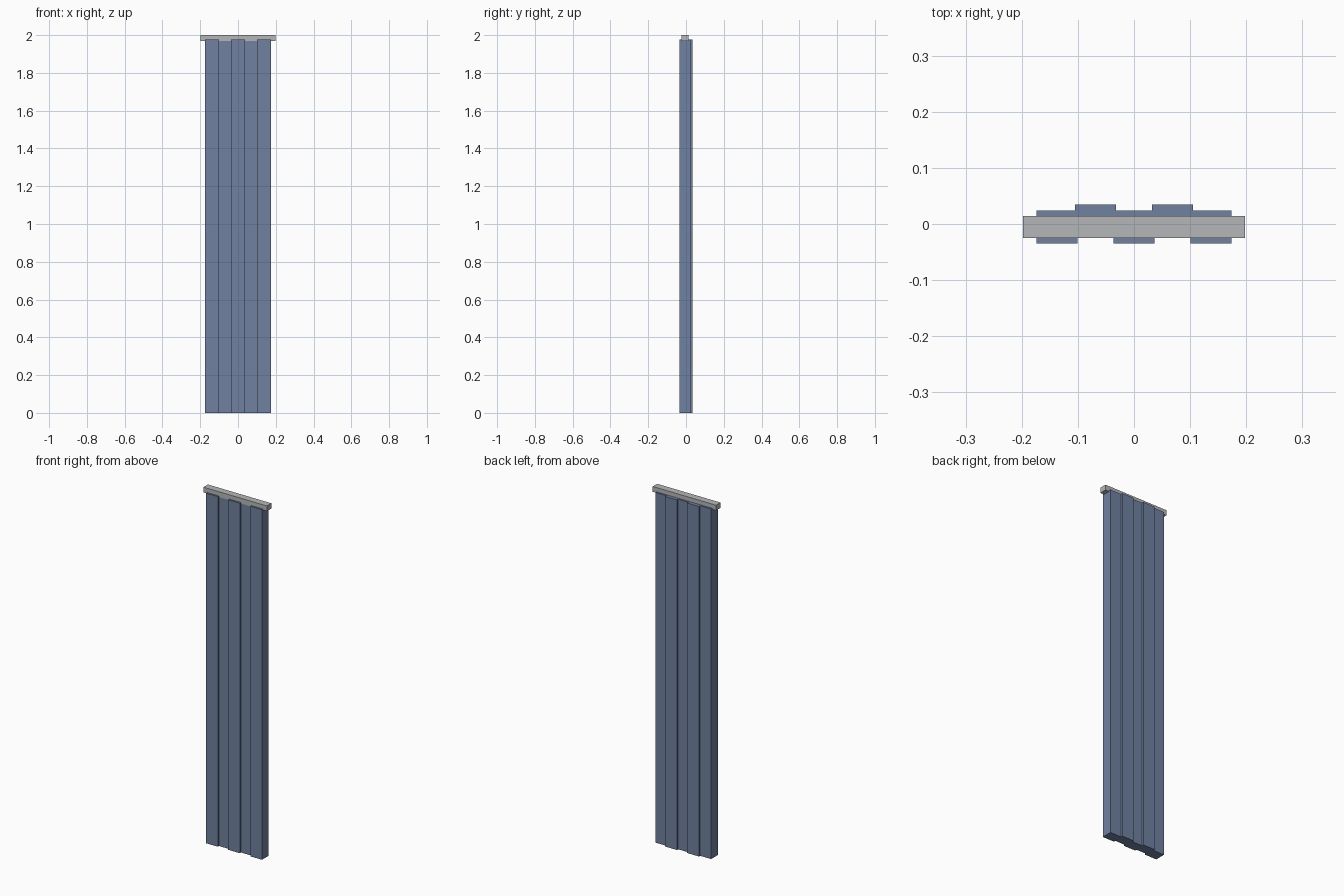
import bpy

if "Cube" in bpy.data.objects:
    bpy.data.objects.remove(bpy.data.objects["Cube"])


def material(name, color):
    m = bpy.data.materials.new(name)
    m.diffuse_color = (*color, 1)
    m.use_nodes = True
    m.node_tree.nodes["Principled BSDF"].inputs["Base Color"].default_value = m.diffuse_color
    return m


def box(name, lo, hi, mat):
    bpy.ops.mesh.primitive_cube_add(size=1, location=[(a + b) / 2 for a, b in zip(lo, hi)])
    ob = bpy.context.object
    ob.name = name
    ob.scale = [b - a for a, b in zip(lo, hi)]
    bpy.ops.object.transform_apply(location=False, rotation=False, scale=True)
    ob.data.materials.append(mat)
    return ob


fabric = material("slate_blue_fabric", (0.16, 0.22, 0.35))
metal = material("grey_metal", (0.46, 0.47, 0.48))

# Curtain folds: five overlapping upright strips, alternately forward and back
PITCH, WIDTH, TOP = 0.0688, 0.073, 1.976
for i in range(5):
    x = (i - 2) * PITCH
    front, back = (-0.035, 0.0245) if i % 2 == 0 else (-0.0245, 0.035)
    box(f"curtain_fold_{i + 1}", (x - WIDTH / 2, front, 0), (x + WIDTH / 2, back, TOP), fabric)

# Rail along the top
box("curtain_rail", (-0.198, -0.025, 1.97), (0.198, 0.0145, 2.0), metal)
